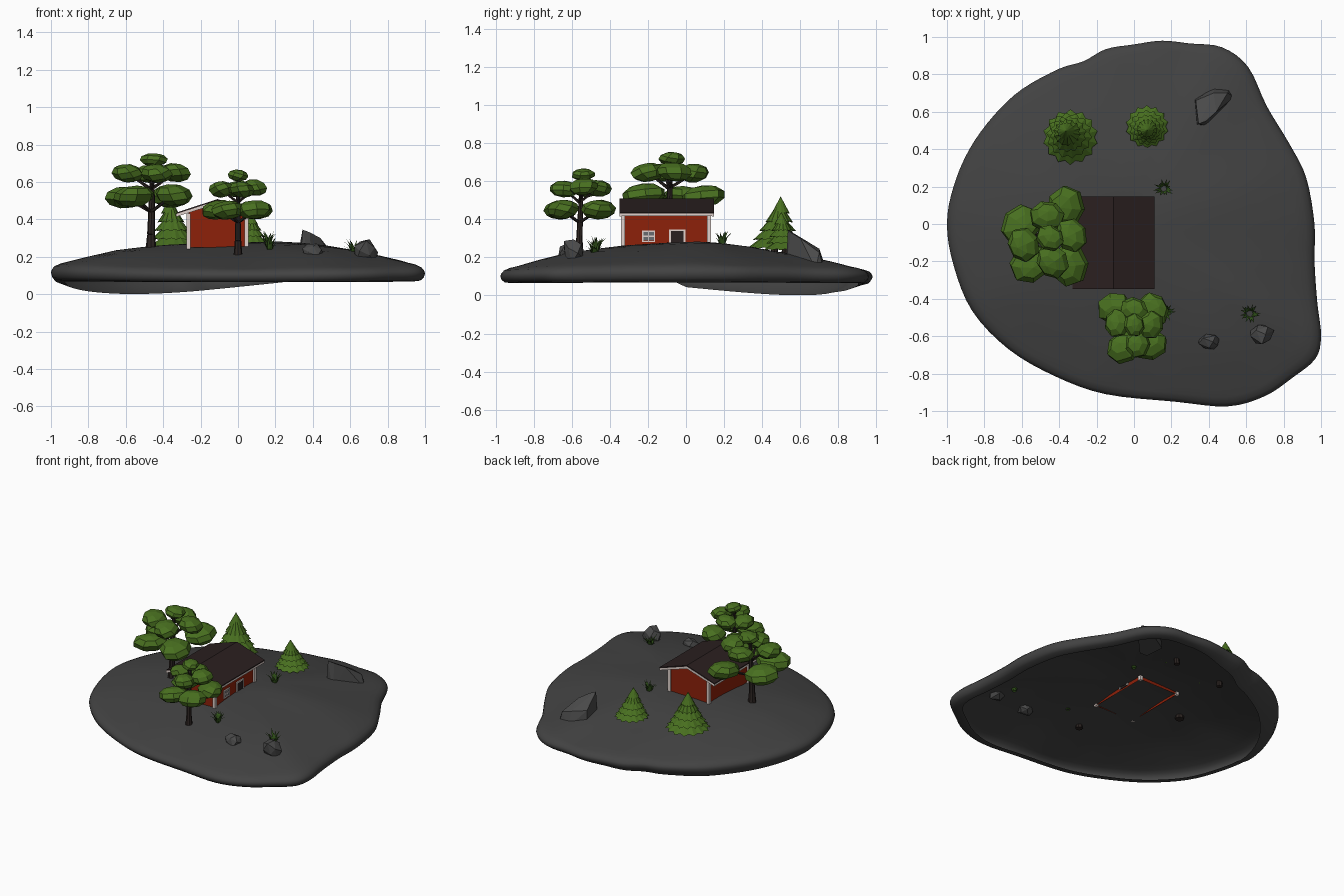
import bpy, bmesh, math, random
from mathutils import Vector, Matrix, noise

if "Cube" in bpy.data.objects:
    bpy.data.objects.remove(bpy.data.objects["Cube"])

random.seed(4)


def mat(name, r, g, b):
    m = bpy.data.materials.new(name)
    m.diffuse_color = (r, g, b, 1)
    m.use_nodes = True
    m.node_tree.nodes["Principled BSDF"].inputs["Base Color"].default_value = m.diffuse_color
    return m


GROUND = mat("dark ground", .055, .055, .055)
STONE = mat("grey stone", .068, .068, .068)
LEAF = mat("leaf green", .065, .16, .014)
GRASS = mat("grass green", .03, .085, .01)
BARK = mat("dark bark", .024, .017, .015)
RED = mat("red wall", .27, .015, .003)
TRIM = mat("pale trim", .75, .65, .61)
ROOF = mat("dark roof", .023, .014, .014)
GLASS = mat("window glass", .14, .15, .16)


def finish(name, bm, material, smooth=False, normals=True):
    if normals:
        bmesh.ops.recalc_face_normals(bm, faces=bm.faces[:])
    me = bpy.data.meshes.new(name)
    bm.to_mesh(me)
    bm.free()
    me.materials.append(material)
    if smooth:
        me.polygons.foreach_set("use_smooth", [True] * len(me.polygons))
    ob = bpy.data.objects.new(name, me)
    bpy.context.collection.objects.link(ob)
    return ob


def box(bm, lo, hi):
    lo, hi = Vector(lo), Vector(hi)
    m = Matrix.Translation((lo + hi) / 2) @ Matrix.Diagonal((*(hi - lo), 1))
    bmesh.ops.create_cube(bm, size=1, matrix=m)


def limb(bm, p, q, r1, r2, n=6):
    p, q = Vector(p), Vector(q)
    d = q - p
    m = Matrix.Translation((p + q) / 2) @ d.to_track_quat('Z', 'Y').to_matrix().to_4x4()
    bmesh.ops.create_cone(bm, cap_ends=True, segments=n, radius1=r1, radius2=r2,
                          depth=d.length, matrix=m)


def prism(bm, profile, y0, y1):
    a = [bm.verts.new((x, y0, z)) for x, z in profile]
    b = [bm.verts.new((x, y1, z)) for x, z in profile]
    bm.faces.new(a)
    bm.faces.new(b[::-1])
    for i in range(len(a)):
        j = (i + 1) % len(a)
        bm.faces.new((a[j], a[i], b[i], b[j]))


# island shell: smooth outline swept through rings from the hilltop to the lip
EDGE = [(1, -.6), (.97, -.72), (.85, -.82), (.7, -.92), (.5, -.975), (.22, -.95), (-.15, -.91),
        (-.42, -.815), (-.67, -.67), (-.865, -.465), (-.965, -.22), (-1, 0), (-.965, .2), (-.88, .4),
        (-.75, .58), (-.6, .72), (-.4, .83), (-.27, .87), (-.15, .935), (0, .96), (.15, .98),
        (.3, .965), (.47, .945), (.61, .84), (.71, .63), (.83, .43), (.92, .25), (.965, 0),
        (.965, -.2), (.98, -.42)]
RINGS = [(.1, .27, .27), (.22, .27, .267), (.36, .265, .255), (.5, .254, .232), (.65, .235, .206),
         (.8, .202, .175), (.9, .178, .148), (.95, .164, .137), (.98, .15, .126), (.995, .133, .111),
         (1, .115, .098), (.993, .09, .08), (.975, .075, .066), (.93, .068, .064)]
outline = []
P = [Vector(p) for p in EDGE]
for i in range(len(P)):
    a, b, c, d = P[i - 1], P[i], P[(i + 1) % len(P)], P[(i + 2) % len(P)]
    for k in range(4):
        t = k / 4
        outline.append(.5 * (2 * b + (c - a) * t + (2 * a - 5 * b + 4 * c - d) * t ** 2
                             + (3 * b - a - 3 * c + d) * t ** 3))
# local swells and hollows: x, y, height, radius
SWELLS = [(.2, .05, .011, .28), (-.35, -.35, -.008, .25), (.07, .55, -.012, .22), (.42, -.6, .012, .2)]
bm = bmesh.new()
rows = []
for k, (t, zx, zy) in enumerate(RINGS):
    row = []
    for p in outline:
        off = abs(math.atan2(p.y, p.x) - 2.35)
        dip = math.cos(1.5 * off) if off < 1.04 else 0
        q = p * (t - (.06 * dip if k == 13 else 0))
        w = p.normalized().x ** 2
        z = w * zx + (1 - w) * zy
        if k < 8:
            z += .005 * noise.noise(Vector((q.x * 4, q.y * 4, 2)))
            for sx, sy, h, r in SWELLS:
                z += h * math.exp(-((q - Vector((sx, sy))).length / r) ** 2)
        z -= dip * {12: .022, 13: .065}.get(k, 0)
        row.append(bm.verts.new((q.x, q.y, z)))
    rows.append(row)
top = bm.verts.new((0, 0, .275))
n = len(outline)
for i in range(n):
    j = (i + 1) % n
    bm.faces.new((rows[0][j], rows[0][i], top))
    for a, b in zip(rows, rows[1:]):
        bm.faces.new((a[i], a[j], b[j], b[i]))
island = finish("island", bm, GROUND, smooth=True)
if island.data.polygons[0].normal.z < 0:
    island.data.flip_normals()

# cabin walls with gables, open underneath
CX, HW, Y0, Y1, BASE = -.11, .155, -.33, .12, .25
bm = bmesh.new()
prism(bm, [(CX - HW, BASE), (CX + HW, BASE), (CX + HW, .434), (CX, .49), (CX - HW, .434)], Y0, Y1)
bmesh.ops.recalc_face_normals(bm, faces=bm.faces[:])
bmesh.ops.delete(bm, geom=[f for f in bm.faces if f.normal.z < -.9], context='FACES_ONLY')
finish("cabin_walls", bm, RED, normals=False)

# roof slabs and pale boards along their lower edges
bm, trim = bmesh.new(), bmesh.new()
for s in (-1, 1):
    prism(bm, [(CX, .508), (CX + s * .22, .436), (CX + s * .22, .424), (CX, .496)], -.348, .147)
    for y in (-.3485, .1375):
        prism(trim, [(CX, .5), (CX + s * .219, .429), (CX + s * .219, .414), (CX, .484)], y, y + .01)
    xs = sorted((CX + s * .2205, CX + s * .211))
    box(trim, (xs[0], -.3485, .416), (xs[1], .1475, .429))
finish("cabin_roof", bm, ROOF)
finish("roof_boards", trim, TRIM)

# corner posts
bm = bmesh.new()
for x in (CX - HW, CX + HW):
    for y in (Y0, Y1):
        box(bm, (x - .011, y - .011, BASE - .008), (x + .011, y + .011, .432))
finish("corner_posts", bm, TRIM)

# door and window on the right wall
WX = CX + HW
bm = bmesh.new()
box(bm, (WX - .002, -.08, .262), (WX + .004, -.012, .337))
finish("door", bm, ROOF)
bm = bmesh.new()
box(bm, (WX - .002, -.225, .288), (WX + .003, -.168, .335))
finish("window_panes", bm, GLASS)
bm = bmesh.new()
for y in (-.089, -.012):
    box(bm, (WX - .002, y, .262), (WX + .007, y + .009, .346))
box(bm, (WX - .002, -.089, .337), (WX + .007, -.003, .346))
for y in (-.23, -.199, -.169):
    box(bm, (WX - .002, y, .281), (WX + .007, y + .006, .34))
for z in (.281, .308, .334):
    box(bm, (WX - .002, -.23, z), (WX + .007, -.163, z + .006))
finish("door_and_window_frames", bm, TRIM)


# spreading pines: tapered trunk, branches, chunky faceted crowns
def pine(name, base, s, sz, low, mid, tip):
    x, y, z = base
    trunk, crown = bmesh.new(), bmesh.new()
    limb(trunk, (x, y, z - .02), (x, y, z + .07), .03 * s, .021 * s, 8)
    limb(trunk, (x, y, z + .07), (x + tip[0] * .6, y + tip[1] * .6, z + .46 * sz), .021 * s, .01 * s, 8)
    tiers = [(low, .272, .12, .058, .19), (mid, .4, .098, .05, .31), ([tip], .468, .08, .036, .42)]
    for pts, h, r, rz, start in tiers:
        for px, py in pts:
            c = Vector((x + px, y + py, z + (h + random.uniform(-.01, .01)) * sz))
            limb(trunk, (x, y, z + start * sz), c, .01 * s, .006 * s, 5)
            m = (Matrix.Translation(c) @ Matrix.Rotation(random.uniform(-.15, .15), 4, 'X')
                 @ Matrix.Rotation(random.uniform(-.15, .15), 4, 'Y')
                 @ Matrix.Rotation(random.uniform(0, 6), 4, 'Z')
                 @ Matrix.Diagonal((r * s, r * s * .86, rz * sz, 1))
                 @ Matrix.Rotation(random.uniform(.3, .5), 4, 'X'))
            bmesh.ops.create_uvsphere(crown, u_segments=7, v_segments=5, radius=1, matrix=m)
    finish(name + "_trunk", trunk, BARK)
    finish(name + "_crown", crown, LEAF)


pine("large_pine", (-.465, -.09, .25), 1, 1,
     [(-.14, .085), (.1, .18), (-.09, -.12), (.12, -.13)],
     [(-.125, -.02), (0, .13), (.13, .03), (.03, -.11)], (.015, .015))
pine("small_pine", (0, -.56, .215), .82, .88,
     [(-.105, .11), (.1, .1), (-.055, -.1), (.085, -.085)],
     [(-.09, .03), (0, .1), (.09, .02), (.02, -.08)], (0, .02))


# spruces: stacked star-shaped skirts
def spruce(name, x, y, z, r, h, lean):
    bm = bmesh.new()
    tiers, pts = 5, 14
    for i in range(tiers):
        f = i / tiers
        cx, cy = x + lean[0] * f, y + lean[1] * f
        z0, rr = z + h * f * .84, r * (1 - .84 * f)
        a0 = random.uniform(0, 1)
        apex = bm.verts.new((cx, cy, min(z + h, z0 + h * .4)))
        hub = bm.verts.new((cx, cy, z0 + h * .07))
        ring = []
        for k in range(pts * 2):
            a = a0 + math.pi * k / pts
            q = rr * (1 if k % 2 else .87)
            ring.append(bm.verts.new((cx + q * math.cos(a), cy + q * math.sin(a),
                                      z0 + (0 if k % 2 else h * .03))))
        for k in range(pts * 2):
            b = ring[(k + 1) % (pts * 2)]
            bm.faces.new((ring[k], b, apex))
            bm.faces.new((b, ring[k], hub))
    finish(name + "_needles", bm, LEAF)
    bm = bmesh.new()
    limb(bm, (x, y, z - .06), (x, y, z + h * .3), .02, .014, 8)
    finish(name + "_trunk", bm, BARK)


spruce("large_spruce", -.34, .465, .245, .148, .275, (-.03, .04))
spruce("small_spruce", .07, .52, .238, .115, .2, (0, -.025))


# boulders: convex hulls
def hull(name, pts):
    bm = bmesh.new()
    for p in pts:
        bm.verts.new(p)
    bmesh.ops.convex_hull(bm, input=bm.verts[:])
    junk = [v for v in bm.verts if not v.link_faces]
    bmesh.ops.delete(bm, geom=junk, context='VERTS')
    finish(name, bm, STONE)


def boulder(name, c, size, count=15):
    pts = []
    for i in range(count):
        zz = 1 - 2 * (i + .5) / count
        a, q = i * 2.4, math.sqrt(1 - zz * zz)
        k = random.uniform(.8, 1.08)
        pts.append([c[j] + size[j] * v * k for j, v in enumerate((q * math.cos(a), q * math.sin(a), zz))])
    hull(name, pts)


hull("large_boulder", [(.322, .67, .14), (.43, .735, .14), (.51, .722, .14), (.537, .68, .14),
                       (.39, .525, .14), (.332, .53, .14), (.345, .535, .345), (.385, .55, .33),
                       (.44, .6, .3), (.425, .7, .245), (.5, .7, .225), (.33, .66, .26)])
boulder("right_boulder", (.68, -.59, .232), (.075, .065, .075))
boulder("front_boulder", (.4, -.63, .226), (.066, .047, .05))

# grass tufts: bent pointed blades
bm = bmesh.new()
for x, y, z in ((.16, .19, .258), (.62, -.48, .212), (.17, -.47, .235)):
    for k in range(15):
        a = k * 2.4
        d = Vector((math.cos(a), math.sin(a), 0))
        s = Vector((-d.y, d.x, 0)) * .007
        o = Vector((x, y, z)) + d * .01
        reach, up = random.uniform(.02, .048), random.uniform(.045, .085)
        m = o + d * reach * .4 + Vector((0, 0, up * .65))
        v = [bm.verts.new(p) for p in (o - s, o + s, m + s * .8, m - s * .8, o + d * reach + Vector((0, 0, up)))]
        bm.faces.new(v[:4])
        bm.faces.new((v[3], v[2], v[4]))
finish("grass_tufts", bm, GRASS)
